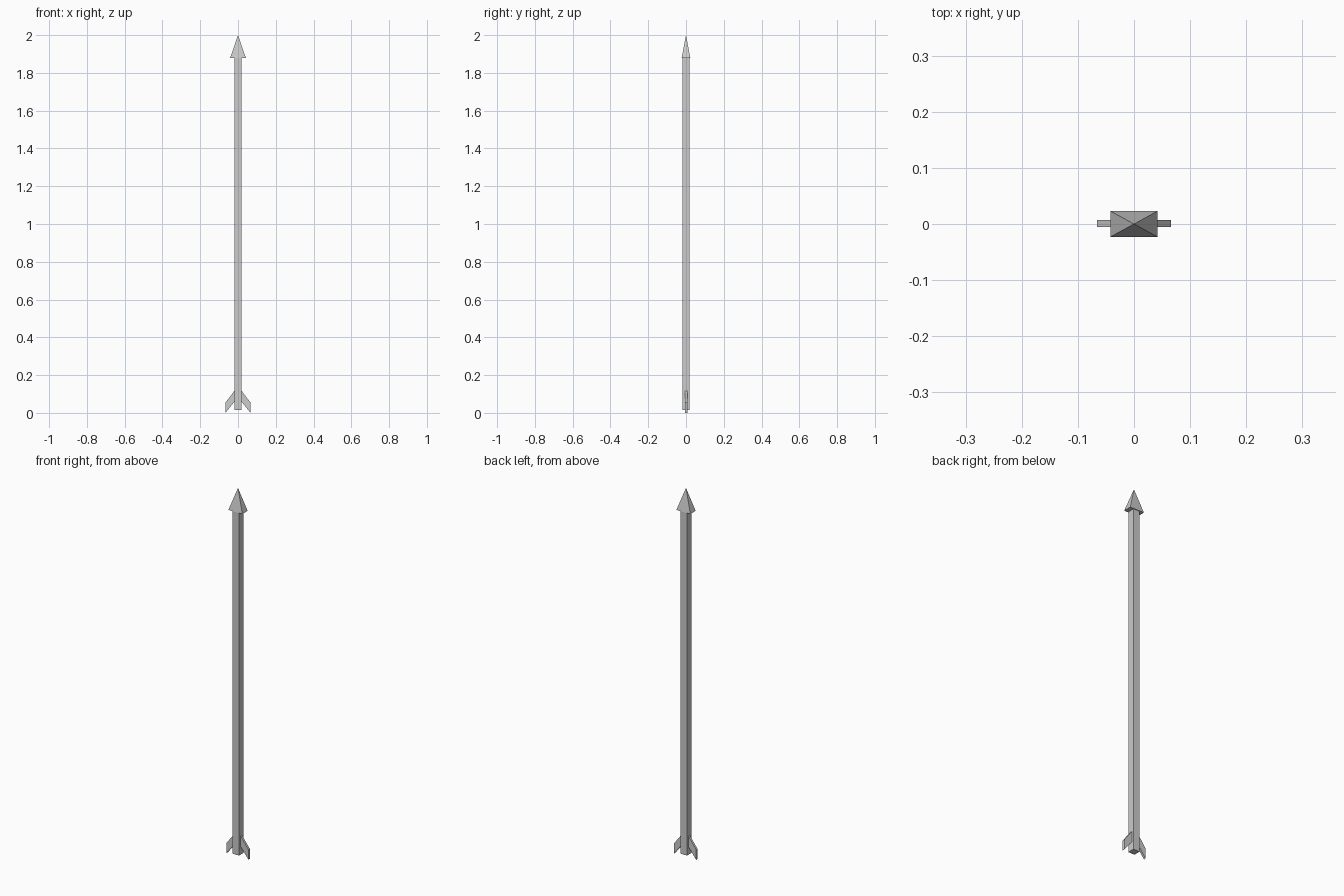
import bpy, bmesh

if "Cube" in bpy.data.objects:
    bpy.data.objects.remove(bpy.data.objects["Cube"])


def make_object(name, bm):
    bmesh.ops.recalc_face_normals(bm, faces=bm.faces)
    mesh = bpy.data.meshes.new(name)
    bm.to_mesh(mesh)
    bm.free()
    obj = bpy.data.objects.new(name, mesh)
    bpy.context.collection.objects.link(obj)
    return obj


def extrude_profile(name, points, vector):
    bm = bmesh.new()
    face = bm.faces.new([bm.verts.new(p) for p in points])
    result = bmesh.ops.extrude_face_region(bm, geom=[face], use_keep_orig=True)
    verts = [v for v in result["geom"] if isinstance(v, bmesh.types.BMVert)]
    bmesh.ops.translate(bm, verts=verts, vec=vector)
    return make_object(name, bm)


def rectangle(hx, hy, z):
    return [(-hx, -hy, z), (hx, -hy, z), (hx, hy, z), (-hx, hy, z)]


# Square shaft
extrude_profile("shaft", rectangle(0.019, 0.019, 0.015), (0, 0, 1.863))

# Four-sided arrowhead, flattened front to back
bm = bmesh.new()
base = [bm.verts.new(p) for p in rectangle(0.042, 0.023, 1.878)]
tip = bm.verts.new((0, 0, 2.0))
bm.faces.new(base)
for i in range(4):
    bm.faces.new((base[i], base[(i + 1) % 4], tip))
make_object("arrowhead", bm)

# Swept-back fletching on both sides
fin = [(0.018, 0.118), (0.066, 0.055), (0.066, 0.0), (0.018, 0.06)]
for side, label in ((-1, "left"), (1, "right")):
    extrude_profile("fletching_" + label,
                    [(side * x, -0.005, z) for x, z in fin], (0, 0.012, 0))
